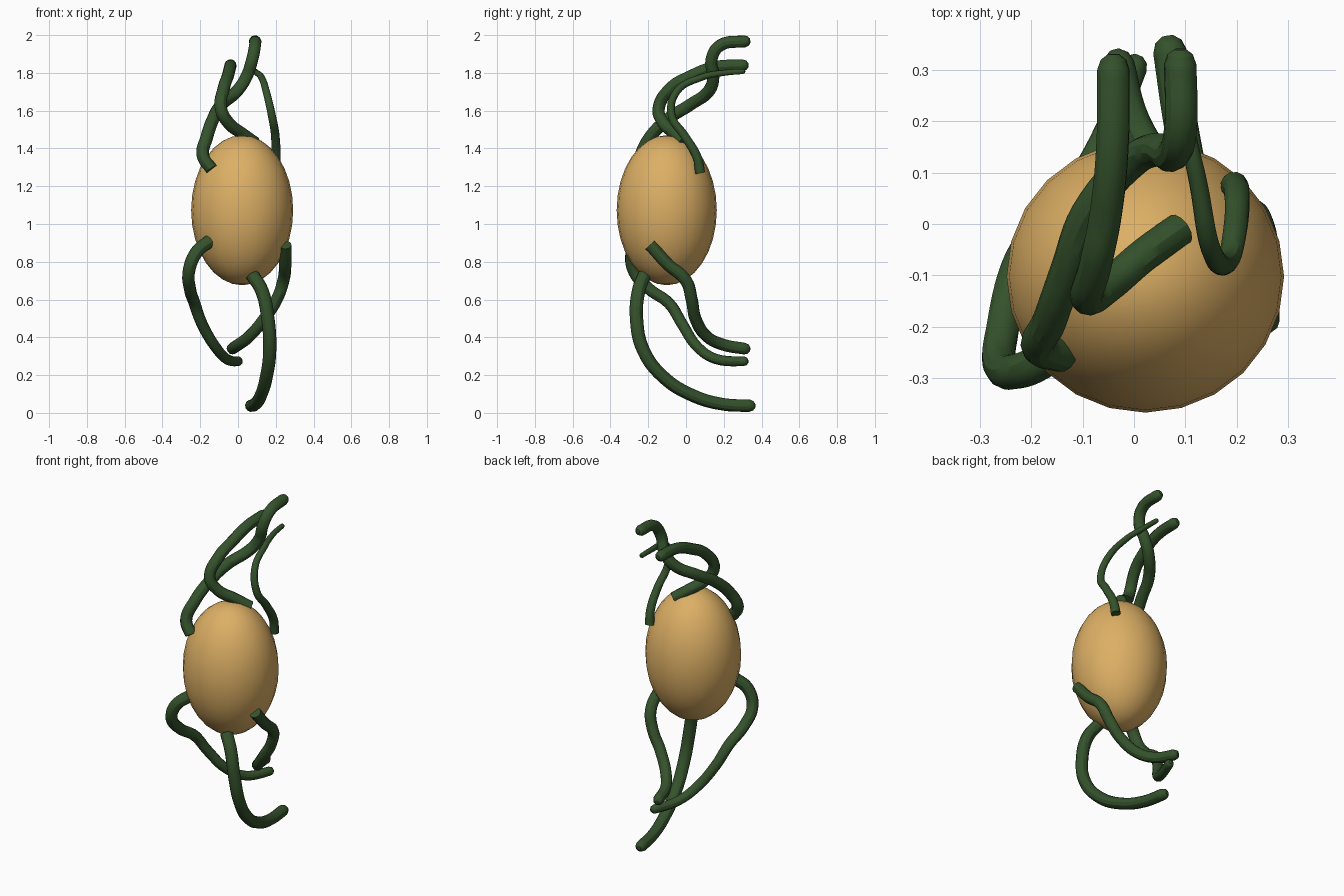
import bpy
from mathutils import Vector


def material(name, color):
    m = bpy.data.materials.new(name)
    m.diffuse_color = color
    return m


tan = material("tan", (0.72, 0.43, 0.13, 1))
green = material("green", (0.035, 0.085, 0.025, 1))

# Egg-shaped body
bpy.ops.mesh.primitive_uv_sphere_add(segments=24, ring_count=16, radius=1, location=(0.022, -0.102, 1.073))
body = bpy.context.object
body.name = "body"
body.scale = (0.27, 0.265, 0.397)
bpy.ops.object.transform_apply(location=False, rotation=False, scale=True)
bpy.ops.object.shade_smooth()
body.data.materials.append(tan)


def tendril(name, pts, r0, r1):
    """Round tube along a smooth path, tapering r0 to r1, with a rounded tip."""
    pts = [Vector(p) for p in pts]
    n = len(pts)
    radii = [r0 + (r1 - r0) * i / (n - 1) for i in range(n)]
    d = (pts[-1] - pts[-2]).normalized()
    for step, k in ((0.6, 0.8), (0.95, 0.35)):
        pts.append(pts[n - 1] + d * r1 * step)
        radii.append(r1 * k)
    cu = bpy.data.curves.new(name, 'CURVE')
    cu.dimensions = '3D'
    cu.bevel_depth = 1.0
    cu.bevel_resolution = 4
    cu.resolution_u = 6
    cu.use_fill_caps = True
    sp = cu.splines.new('BEZIER')
    sp.bezier_points.add(len(pts) - 1)
    for bp, p, r in zip(sp.bezier_points, pts, radii):
        bp.co = p
        bp.radius = r
        bp.handle_left_type = bp.handle_right_type = 'AUTO'
    ob = bpy.data.objects.new(name, cu)
    bpy.context.collection.objects.link(ob)
    cu.materials.append(green)
    bpy.ops.object.select_all(action='DESELECT')
    ob.select_set(True)
    bpy.context.view_layer.objects.active = ob
    bpy.ops.object.convert(target='MESH')
    bpy.ops.object.shade_smooth_by_angle()


# Upper tendrils
tendril("upper_left_tendril", [
    (-0.14, -0.255, 1.29), (-0.185, -0.24, 1.36), (-0.165, -0.19, 1.46), (-0.13, -0.09, 1.56),
    (-0.09, 0.02, 1.63), (0, 0.125, 1.71), (0.045, 0.145, 1.78), (0.075, 0.135, 1.87),
    (0.09, 0.18, 1.945), (0.09, 0.31, 1.967)], 0.034, 0.032)
tendril("upper_middle_tendril", [
    (0.09, -0.01, 1.43), (0.02, -0.06, 1.48), (-0.05, -0.12, 1.535), (-0.09, -0.145, 1.61),
    (-0.075, -0.08, 1.72), (-0.055, 0.02, 1.78), (-0.042, 0.15, 1.83), (-0.04, 0.30, 1.84)], 0.033, 0.032)
tendril("upper_right_tendril", [
    (0.195, 0.075, 1.27), (0.2, 0.06, 1.35), (0.197, -0.01, 1.47), (0.18, -0.075, 1.57),
    (0.15, -0.05, 1.70), (0.125, 0.08, 1.775), (0.10, 0.20, 1.80), (0.09, 0.30, 1.808)], 0.027, 0.014)

# Lower tendrils
tendril("lower_left_tendril", [
    (-0.15, -0.25, 0.91), (-0.22, -0.285, 0.85), (-0.26, -0.275, 0.75), (-0.255, -0.20, 0.66),
    (-0.23, -0.09, 0.58), (-0.19, -0.02, 0.47), (-0.12, 0.06, 0.35), (-0.06, 0.16, 0.285),
    (0.0, 0.305, 0.273)], 0.036, 0.026)
tendril("lower_right_tendril", [
    (0.25, -0.19, 0.89), (0.25, -0.10, 0.79), (0.24, 0, 0.70), (0.205, 0.03, 0.60),
    (0.14, 0.05, 0.50), (0.06, 0.11, 0.405), (0, 0.20, 0.36), (-0.03, 0.31, 0.34)], 0.033, 0.031)
tendril("lower_front_tendril", [
    (0.075, -0.22, 0.73), (0.125, -0.25, 0.65), (0.158, -0.262, 0.50), (0.168, -0.225, 0.33),
    (0.15, -0.12, 0.19), (0.12, 0.04, 0.09), (0.09, 0.20, 0.045), (0.07, 0.335, 0.038)], 0.036, 0.033)
